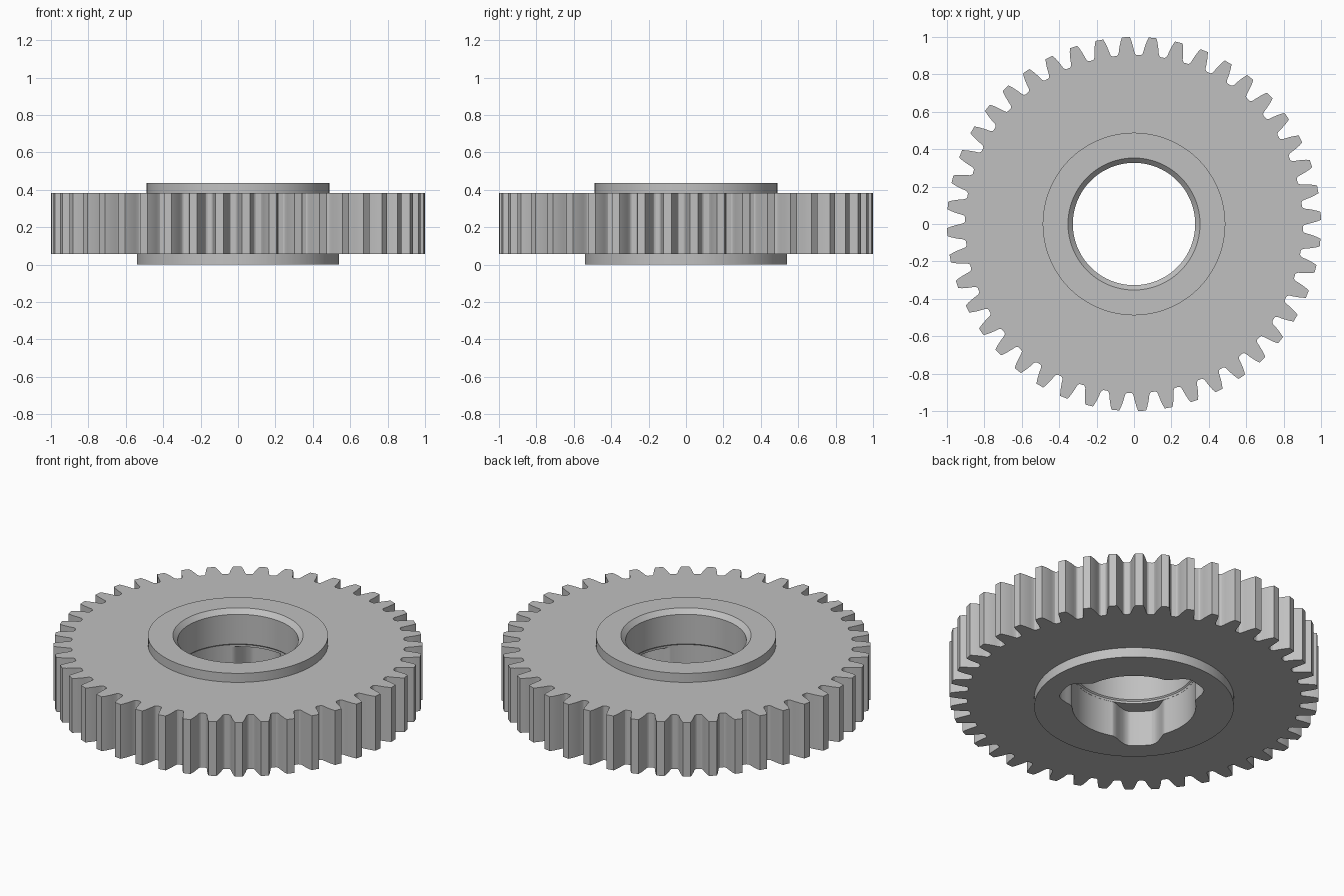
import bpy, bmesh
from math import pi, cos, sin, radians

cube = bpy.data.objects.get("Cube")
if cube:
    bpy.data.objects.remove(cube, do_unlink=True)

steel = bpy.data.materials.new("grey_steel")
steel.use_nodes = True
color = (0.53, 0.53, 0.53, 1)
steel.diffuse_color = color
steel.node_tree.nodes["Principled BSDF"].inputs["Base Color"].default_value = color

TEETH = 44
PITCH = 2 * pi / TEETH
PHASE = radians(2.5)

# Half a tooth: angle from the tooth centre, radius
flank = [(0.021, 1.0), (0.029, 0.98), (0.036, 0.957), (0.042, 0.935),
         (0.046, 0.917), (0.051, 0.908), (0.059, 0.903)]
tooth = [(-a, r) for a, r in reversed(flank)] + flank
outline = [(PHASE + k * PITCH + a, r) for k in range(TEETH) for a, r in tooth]


def circle(radius, z):
    return [(radius * cos(a), radius * sin(a), z) for a, _ in outline]


def toothed(z):
    return [(r * cos(a), r * sin(a), z) for a, r in outline]


def socket(z):
    """Round opening with three rounded lobes."""
    points = []
    for a, _ in outline:
        off = abs((a - radians(225) + pi / 3) % (2 * pi / 3) - pi / 3)
        t = min(1, max(0, (0.45 - off) / 0.32))
        r = 0.335 + 0.087 * t * t * (3 - 2 * t)
        points.append((r * cos(a), r * sin(a), z))
    return points


def skin(name, rings):
    """Join successive rings with strips of quads."""
    bm = bmesh.new()
    loops = [[bm.verts.new(p) for p in ring] for ring in rings]
    for low, high in zip(loops, loops[1:]):
        for i in range(len(low)):
            j = (i + 1) % len(low)
            bm.faces.new((low[i], low[j], high[j], high[i]))
    mesh = bpy.data.meshes.new(name)
    bm.to_mesh(mesh)
    bm.free()
    mesh.materials.append(steel)
    obj = bpy.data.objects.new(name, mesh)
    bpy.context.collection.objects.link(obj)
    bpy.ops.object.select_all(action='DESELECT')
    obj.select_set(True)
    bpy.context.view_layer.objects.active = obj
    bpy.ops.object.shade_smooth_by_angle(angle=radians(25))


BOTTOM, TOP = 0.058, 0.383      # toothed wheel
CAP = 0.437                     # top of the upper collar
LEDGE = 0.213                   # roof of the lobed socket

# Lobed socket and lower collar
skin("lower_collar", [circle(0.334, LEDGE), socket(LEDGE), socket(0),
                      circle(0.541, 0), circle(0.541, BOTTOM)])
# Wheel with its teeth
skin("toothed_wheel", [circle(0.541, BOTTOM), toothed(BOTTOM),
                       toothed(TOP), circle(0.488, TOP)])
# Upper collar with chamfered bore
skin("upper_collar", [circle(0.488, TOP), circle(0.488, CAP),
                      circle(0.353, CAP), circle(0.327, CAP - 0.027),
                      circle(0.327, LEDGE + 0.02), circle(0.334, LEDGE + 0.013),
                      circle(0.334, LEDGE)])
